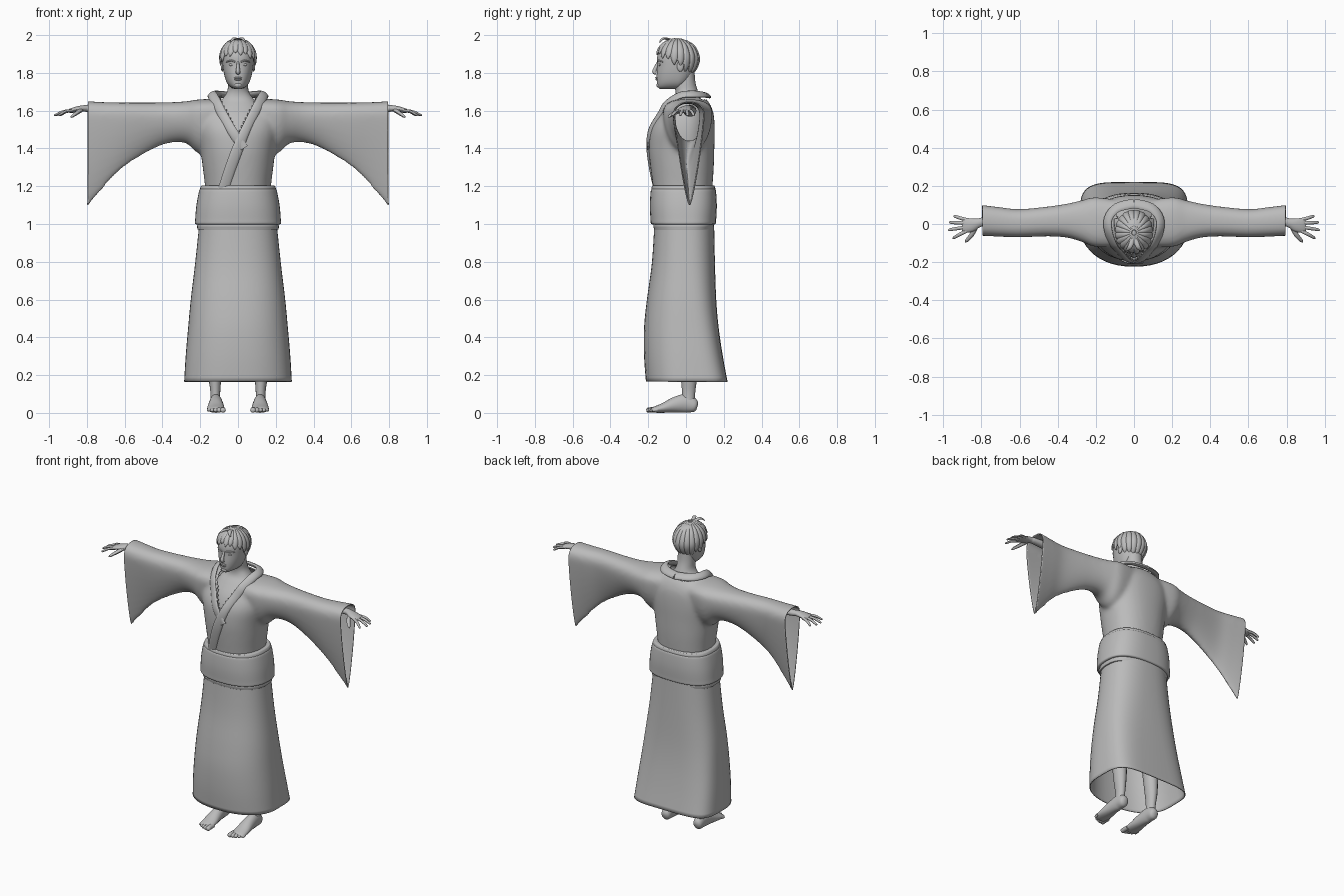
import bpy, bmesh, math
from mathutils import Vector
from mathutils.bvhtree import BVHTree

cube = bpy.data.objects.get("Cube")
if cube:
    bpy.data.objects.remove(cube)

grey = bpy.data.materials.new("plain grey")
grey.use_nodes = True
tone = (0.5, 0.5, 0.5, 1)
grey.diffuse_color = tone
grey.node_tree.nodes["Principled BSDF"].inputs["Base Color"].default_value = tone
made = []


def add(name, bm, mirror=False, shell=0):
    """Turn a bmesh into an object with the shared material."""
    mesh = bpy.data.meshes.new(name)
    bm.to_mesh(mesh)
    bm.free()
    mesh.materials.append(grey)
    ob = bpy.data.objects.new(name, mesh)
    bpy.context.collection.objects.link(ob)
    if mirror:
        ob.modifiers.new("mirror", "MIRROR").use_mirror_merge = False
    if shell:
        mod = ob.modifiers.new("shell", "SOLIDIFY")
        mod.thickness, mod.offset = shell, -1
    made.append(ob)
    return ob


def spline(rows, steps=4):
    """Catmull-Rom through rows of numbers."""
    out = []
    for i in range(len(rows) - 1):
        a, b, c, d = (rows[max(0, min(len(rows) - 1, i + k))] for k in (-1, 0, 1, 2))
        for k in range(steps):
            t = k / steps
            out.append([q + t * (r - p) / 2 + t * t * (p - 2.5 * q + 2 * r - s / 2)
                        + t ** 3 * (1.5 * (q - r) + (s - p) / 2)
                        for p, q, r, s in zip(a, b, c, d)])
    return out + [list(rows[-1])]


def loft(bm, rings, caps=True):
    loops = [[bm.verts.new(p) for p in ring] for ring in rings]
    n = len(loops[0])
    for a, b in zip(loops, loops[1:]):
        for i in range(n):
            bm.faces.new((a[i], a[(i + 1) % n], b[(i + 1) % n], b[i]))
    if caps:
        bm.faces.new(loops[0])
        bm.faces.new(loops[-1])
    bmesh.ops.recalc_face_normals(bm, faces=bm.faces)
    return bm


def power(v, n):
    return math.copysign(abs(v) ** (2 / n), v)


def stack(rows, cy=0, front=2.2, sides=48):
    """Horizontal rings from rows of (z, half width, front y, back y, back squareness)."""
    rings = []
    for z, rx, yf, yb, nb in spline(rows):
        ring = []
        for i in range(sides):
            a = math.tau * i / sides
            c, s = math.cos(a), math.sin(a)
            n, depth = (nb, yb - cy) if s > 0 else (front, cy - yf)
            ring.append((rx * power(c, n), cy + depth * power(s, n), z))
        rings.append(ring)
    return rings


def tube(bm, rows, hint, sides=12, steps=4):
    """Elliptic tube from rows of (x, y, z, half width, half thickness)."""
    rows = spline(rows, steps)
    rings = []
    for i, row in enumerate(rows):
        p = Vector(row[:3])
        t = (Vector(rows[min(i + 1, len(rows) - 1)][:3]) - Vector(rows[max(i - 1, 0)][:3])).normalized()
        up = Vector(hint(p) if callable(hint) else hint)
        up = (up - t * up.dot(t)).normalized()
        side = t.cross(up)
        rings.append([p + side * row[3] * math.cos(a) + up * row[4] * math.sin(a)
                      for a in (math.tau * k / sides for k in range(sides))])
    return loft(bm, rings)


def ball(bm, centre, size):
    new = bmesh.ops.create_uvsphere(bm, u_segments=16, v_segments=10, radius=1)["verts"]
    for v in new:
        v.co = Vector(c + s * k for c, s, k in zip(centre, size, v.co))


# Robe top: trunk and sleeves fused into one soft surface
bm = bmesh.new()
loft(bm, stack([(1.1, .17, -.165, .13, 2.3), (1.2, .175, -.175, .14, 2.3), (1.3, .187, -.188, .147, 2.3),
                (1.4, .2, -.197, .15, 2.3), (1.5, .22, -.188, .152, 2.3), (1.58, .22, -.145, .147, 2.3),
                (1.63, .19, -.1, .13, 2.2), (1.665, .14, -.06, .105, 2), (1.685, .09, -.04, .08, 2)]))
sleeve_rows = spline([(.05, 1.665, 1.38, -.12, .12, 2), (.2, 1.66, 1.37, -.12, .14, 2),
                      (.27, 1.65, 1.425, -.095, .125, 2), (.35, 1.645, 1.43, -.072, .107, 1.8),
                      (.45, 1.643, 1.395, -.065, .092, 1.6), (.6, 1.643, 1.3, -.07, .078, 1.4),
                      (.7, 1.645, 1.2, -.067, .088, 1.3), (.8, 1.65, 1.075, -.062, .1, 1.25),
                      (.84, 1.65, 1.02, -.062, .1, 1.25)])
for side in (1, -1):
    rings = []
    for x, top, low, yf, yb, n in sleeve_rows:
        mid, ring = top - .35 * min(.2, top - low), []
        for k in range(40):
            a = math.tau * k / 40
            c, s = math.cos(a), math.sin(a)
            e = n if s < 0 else 2.4
            ring.append((side * x, (yf + yb) / 2 + (yb - yf) / 2 * power(c, e),
                         mid + (top - mid if s > 0 else mid - low) * power(s, e)))
        rings.append(ring)
    loft(bm, rings)
robe = add("robe_top", bm)
remesh = robe.modifiers.new("fuse", "REMESH")
remesh.mode, remesh.voxel_size = "VOXEL", .011
soften = robe.modifiers.new("soften", "SMOOTH")
soften.factor, soften.iterations = .5, 12
graph = bpy.context.evaluated_depsgraph_get()
fused = bpy.data.meshes.new_from_object(robe.evaluated_get(graph))
made.remove(robe)
bpy.data.objects.remove(robe)
bm = bmesh.new()
bm.from_mesh(fused)
tree = BVHTree.FromBMesh(bm)
for side in (1, -1):
    bmesh.ops.bisect_plane(bm, geom=bm.verts[:] + bm.edges[:] + bm.faces[:], plane_co=(side * .795, 0, 0),
                           plane_no=(side, 0, 0), clear_outer=True)


def in_neckline(p):
    return (p.y < .03 and abs(p.x) < (p.z - 1.475) * .5) or (p.z > 1.66 and abs(p.x) < .09)


bmesh.ops.delete(bm, geom=[f for f in bm.faces if in_neckline(f.calc_center_median())], context="FACES")
add("robe_top", bm, shell=.006)


def chest(x, z, width=.026):
    hit = tree.ray_cast(Vector((x, -1, z)), Vector((0, 1, 0)))[0]
    return (x, (hit.y if hit else -.1) - .003, z, width, .009)


# Collar: crossed bands running round the back of the neck
outward = lambda p: p - Vector((0, .01, 1.5))
nape = [(.135, -.035, 1.68, .026, .011), (.135, .03, 1.688, .026, .012), (.09, .085, 1.686, .028, .012),
        (0, .108, 1.682, .028, .012)]
flip = lambda row: (-row[0],) + row[1:]
over = [chest(-.08, 1.17, .03), chest(-.045, 1.28, .03), chest(-.005, 1.39, .03), chest(.037, 1.49),
        chest(.082, 1.58), chest(.11, 1.635)]
under = [chest(.03, 1.4), chest(-.03, 1.49), chest(-.082, 1.58), chest(-.11, 1.635)]
tube(bm := bmesh.new(), over + nape, outward)
add("collar_over_band", bm)
tube(bm := bmesh.new(), under + [flip(r) for r in nape], outward)
add("collar_under_band", bm)

# Skirt and sash
skirt = stack([(.165, .285, -.212, .22, 4.5), (.3, .277, -.222, .195, 4), (.45, .264, -.222, .173, 3.5),
               (.6, .25, -.207, .16, 3), (.8, .226, -.18, .153, 2.6), (1.05, .2, -.165, .148, 2.4)], front=2.3)
add("skirt", loft(bmesh.new(), skirt, False), shell=.006)
for name, low, high, lip in (("sash", .998, 1.19, 0), ("sash_lower_edge", .97, 1.01, .018),
                             ("sash_upper_edge", 1.17, 1.205, .008)):
    rows = []
    for t, inset in ((0, .03), (.01, .004), (.15, 0), (.5, -.003), (.85, 0), (.98, .006), (1, .03)):
        z = low + (high - low) * t
        d = inset + lip
        rows.append((z, .23 - .13 * (z - 1) - d, -.188 + d, .16 - d, 2.6))
    add(name, loft(bmesh.new(), stack(rows, front=2.4), False))

# Neck and chest
body = stack([(1.3, .15, -.165, .12, 2), (1.45, .16, -.172, .12, 2), (1.55, .15, -.143, .12, 2),
              (1.62, .12, -.092, .1, 2), (1.66, .085, -.06, .08, 2), (1.7, .058, -.055, .064, 2),
              (1.75, .052, -.07, .05, 2), (1.81, .05, -.07, .045, 2)])
add("neck_and_chest", loft(bmesh.new(), body))

# Head and face
head = stack([(1.715, .02, -.138, -.07, 2), (1.727, .042, -.15, -.03, 2), (1.75, .06, -.154, .01, 2),
              (1.79, .073, -.155, .038, 2), (1.84, .081, -.152, .052, 2), (1.89, .083, -.152, .057, 2),
              (1.94, .07, -.132, .045, 2), (1.97, .04, -.095, .01, 2), (1.978, .01, -.06, -.03, 2)], cy=-.045)
add("head", loft(bmesh.new(), head))
bm = tube(bmesh.new(), [(0, -.146, 1.86, .006, .006), (0, -.157, 1.835, .008, .009),
                        (0, -.168, 1.806, .012, .011), (0, -.158, 1.797, .011, .006)], (0, -1, 0))
ball(bm, (0, -.154, 1.774), (.021, .009, .005))
ball(bm, (0, -.153, 1.765), (.018, .009, .006))
ball(bm, (0, -.145, 1.735), (.02, .012, .013))
add("nose_mouth_chin", bm)
bm = bmesh.new()
ball(bm, (.033, -.138, 1.843), (.016, .009, .007))
tube(bm, [(.012, -.15, 1.857, .004, .004), (.035, -.145, 1.865, .005, .006), (.062, -.122, 1.858, .003, .004)],
     (0, -1, 0))
ball(bm, (.083, -.03, 1.835), (.008, .018, .028))
add("eyes_brows_ears", bm, mirror=True)

# Hair: a cap cut along a sloping hairline, covered with tapering locks
core, size = Vector((0, -.045, 1.875)), Vector((.093, .112, .105))
hairline = lambda y: 1.865 - .55 * (y + .045)
bm = bmesh.new()
ball(bm, core, size)
bmesh.ops.bisect_plane(bm, geom=bm.verts[:] + bm.edges[:] + bm.faces[:], plane_co=core - Vector((0, 0, .01)),
                       plane_no=(0, .55, 1), clear_inner=True)
add("hair_cap", bm, shell=.01)
bm = bmesh.new()
locks = 20
for k in range(locks):
    a = math.tau * (k + .5) / locks
    tip_z = hairline(core.y + size.y * math.sin(a)) - .02 - .012 * (k % 2)
    end = math.asin(max(-.8, (tip_z - core.z) / size.z))
    rows = []
    for t, w in ((0, .006), (.3, .013), (.6, .019), (.85, .015), (1, .002)):
        e = 1.45 + (end - 1.45) * t
        rows.append((core.x + size.x * math.cos(e) * math.cos(a), core.y + size.y * math.cos(e) * math.sin(a),
                     core.z + size.z * math.sin(e), w, .3 * w + .003))
    tube(bm, rows, lambda p: p - core, sides=8)
for side in (-1, 1):
    tube(bm, [(side * .006, -.08, 1.975, .012, .006), (side * .022, -.12, 1.982, .012, .006),
              (side * .042, -.14, 1.962, .003, .002)], (0, 0, 1), sides=8)
add("hair_locks", bm)

# Arms, hands and fingers
up = (0, 0, 1)
bm = tube(bmesh.new(), [(.5, .02, 1.6, .035, .032), (.77, .012, 1.61, .024, .02), (.815, .005, 1.612, .024, .017),
                        (.85, -.005, 1.607, .035, .016), (.885, -.008, 1.6, .038, .012),
                        (.9, -.008, 1.597, .03, .007)], up, 16)
for base, tip_x, tip_y in ((.022, .945, .04), (.004, .968, .008), (-.016, .972, -.03), (-.036, .95, -.072)):
    tube(bm, [(.875, base, 1.6, .009, .009), ((.875 + tip_x) / 2, (base + tip_y) / 2, 1.595, .009, .008),
              (tip_x - .006, tip_y, 1.577, .007, .006), (tip_x, tip_y, 1.573, .002, .002)], up, 8)
tube(bm, [(.83, -.015, 1.604, .013, .012), (.85, -.055, 1.59, .012, .011), (.875, -.085, 1.572, .009, .008),
          (.885, -.094, 1.565, .003, .003)], up, 8)
add("arms_and_hands", bm, mirror=True)

# Legs, feet and toes
bm = tube(bmesh.new(), [(.12, .012, .04, .028, .032), (.12, .014, .11, .026, .035), (.122, .014, .22, .037, .045),
                        (.118, 0, .5, .055, .06), (.1, -.01, .95, .08, .085)], (0, -1, 0), 16)
tube(bm, [(.117, .06, .032, .012, .015), (.117, .047, .036, .029, .034), (.117, 0, .05, .033, .049),
          (.117, -.06, .042, .039, .041), (.117, -.12, .026, .046, .026), (.117, -.172, .016, .045, .015),
          (.117, -.18, .014, .036, .009)], up, 20)
for i in range(5):
    x, r, tip = .08 + .019 * i, .0145 - .0015 * i, -.21 + .004 * i * i / 2
    tube(bm, [(x, -.15, .016, r, r), (x, tip + .02, .016, r * 1.05, r), (x, tip + .006, .013, r, r * .85),
              (x, tip, .012, r * .4, r * .4)], up, 10)
add("legs_and_feet", bm, mirror=True)

# Smooth shading with crisp edges
bpy.ops.object.select_all(action="DESELECT")
for ob in made:
    ob.select_set(True)
bpy.context.view_layer.objects.active = made[0]
bpy.ops.object.shade_smooth_by_angle(angle=math.radians(45))
